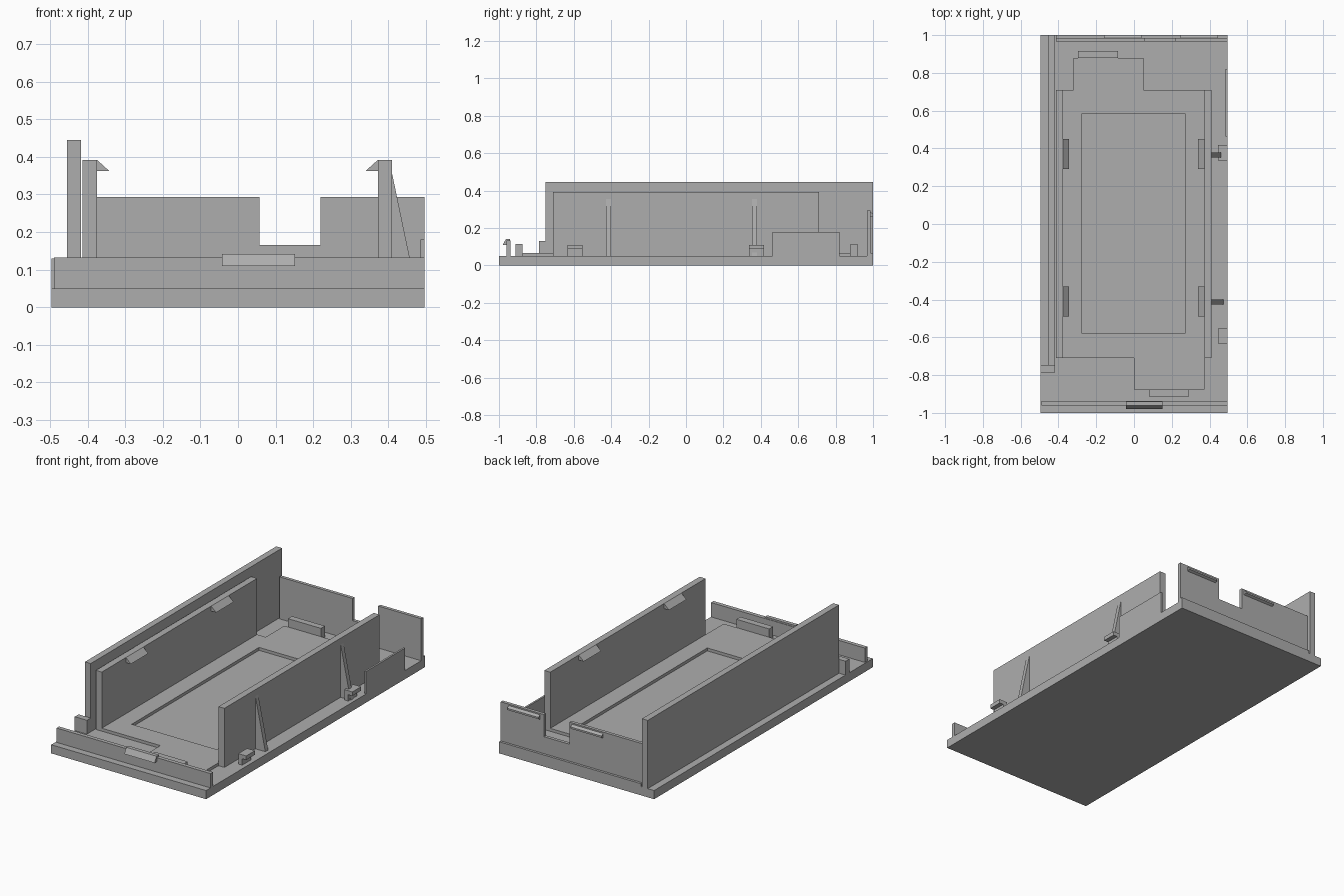
import bpy, bmesh

if "Cube" in bpy.data.objects:
    bpy.data.objects.remove(bpy.data.objects["Cube"])

grey = bpy.data.materials.new("plain grey")
grey.diffuse_color = (0.42, 0.42, 0.42, 1)
grey.use_nodes = True
grey.node_tree.nodes["Principled BSDF"].inputs["Base Color"].default_value = grey.diffuse_color


def extrude(name, profile, axis, a, b):
    """Prism: profile lies in the other two axes (in x, y, z order)."""
    def point(p, t):
        c = list(p)
        c.insert("xyz".index(axis), t)
        return c
    bm = bmesh.new()
    lo = [bm.verts.new(point(p, a)) for p in profile]
    hi = [bm.verts.new(point(p, b)) for p in profile]
    bm.faces.new(lo)
    bm.faces.new(hi[::-1])
    n = len(profile)
    for i in range(n):
        j = (i + 1) % n
        bm.faces.new((lo[i], lo[j], hi[j], hi[i]))
    bmesh.ops.recalc_face_normals(bm, faces=bm.faces[:])
    mesh = bpy.data.meshes.new(name)
    bm.to_mesh(mesh)
    bm.free()
    mesh.materials.append(grey)
    ob = bpy.data.objects.new(name, mesh)
    bpy.context.collection.objects.link(ob)
    return ob


def box(name, x0, x1, y0, y1, z0, z1):
    return extrude(name, [(x0, y0), (x1, y0), (x1, y1), (x0, y1)], "z", z0, z1)


W, T, PAD = 0.496, 0.05, 0.067

# base plate
box("base_plate", -W, W, -1, 1, 0, T)

# raised tray floor with a rectangular pocket
floor = extrude("tray_floor", [(-0.375, -0.71), (0, -0.71), (0, -0.875), (0.372, -0.875),
                               (0.372, 0.71), (0.05, 0.71), (0.05, 0.88), (-0.32, 0.88),
                               (-0.32, 0.71), (-0.375, 0.71)], "z", T, PAD)
pocket = box("pocket_cutter", -0.275, 0.27, -0.58, 0.585, T - 0.001, 0.1)
pocket.hide_render = True
pocket.hide_viewport = True
cut = floor.modifiers.new("pocket", "BOOLEAN")
cut.operation = "DIFFERENCE"
cut.object = pocket
cut.solver = "EXACT"

# end stops
box("front_stop", 0.08, 0.29, -0.912, -0.875, T, 0.115)
box("rear_stop", -0.297, -0.085, 0.88, 0.917, T, 0.115)

# long walls
box("left_outer_wall", -0.455, -0.418, -0.75, 1, T, 0.445)
box("left_corner_post", -W, -0.418, -0.785, -0.75, T, 0.13)
box("left_inner_wall", -0.413, -0.375, -0.71, 0.71, T, 0.392)
box("right_inner_wall", 0.372, 0.41, -0.71, 0.71, T, 0.392)

# snap hooks on the inner walls
for side, wall in (("left", -0.375), ("right", 0.372)):
    tip = wall + (0.032 if wall < 0 else -0.032)
    for end, y in (("front", -0.49), ("rear", 0.29)):
        extrude(f"{side}_{end}_wall_hook", [(wall, 0.392), (tip, 0.363), (wall, 0.363)],
                "y", y, y + 0.16)

# sloped braces and edge clips on the right side
for end, y, yc in (("front", -0.427, -0.633), ("rear", 0.353, 0.337)):
    extrude(f"{end}_brace", [(0.41, T), (0.474, T), (0.41, 0.355)], "y", y, y + 0.026)
    extrude(f"{end}_edge_clip", [(0.445, T), (0.47, T), (0.47, 0.087), (W, 0.087),
                                 (W, 0.11), (0.445, 0.11)], "y", yc, yc + 0.08)
box("right_side_panel", 0.485, W, 0.463, 0.82, T, 0.18)

# front wall with its catch
box("front_wall", -0.49, W, -0.96, -0.937, T, 0.133)
extrude("front_catch", [(-0.98, 0.11), (-0.94, 0.11), (-0.94, 0.142), (-0.962, 0.142)],
        "x", -0.042, 0.152)

# rear wall with a notch, bottom lip and two catches
extrude("rear_wall", [(-0.412, T), (W, T), (W, 0.293), (0.22, 0.293), (0.22, 0.165),
                      (0.057, 0.165), (0.057, 0.293), (-0.412, 0.293)], "y", 0.967, 0.986)
box("rear_lip", -0.412, W, 0.986, 1, T, PAD)
for name, x in (("left_rear_catch", -0.16), ("right_rear_catch", 0.245)):
    extrude(name, [(0.986, 0.258), (1, 0.265), (1, 0.275), (0.986, 0.285)], "x", x, x + 0.2)
